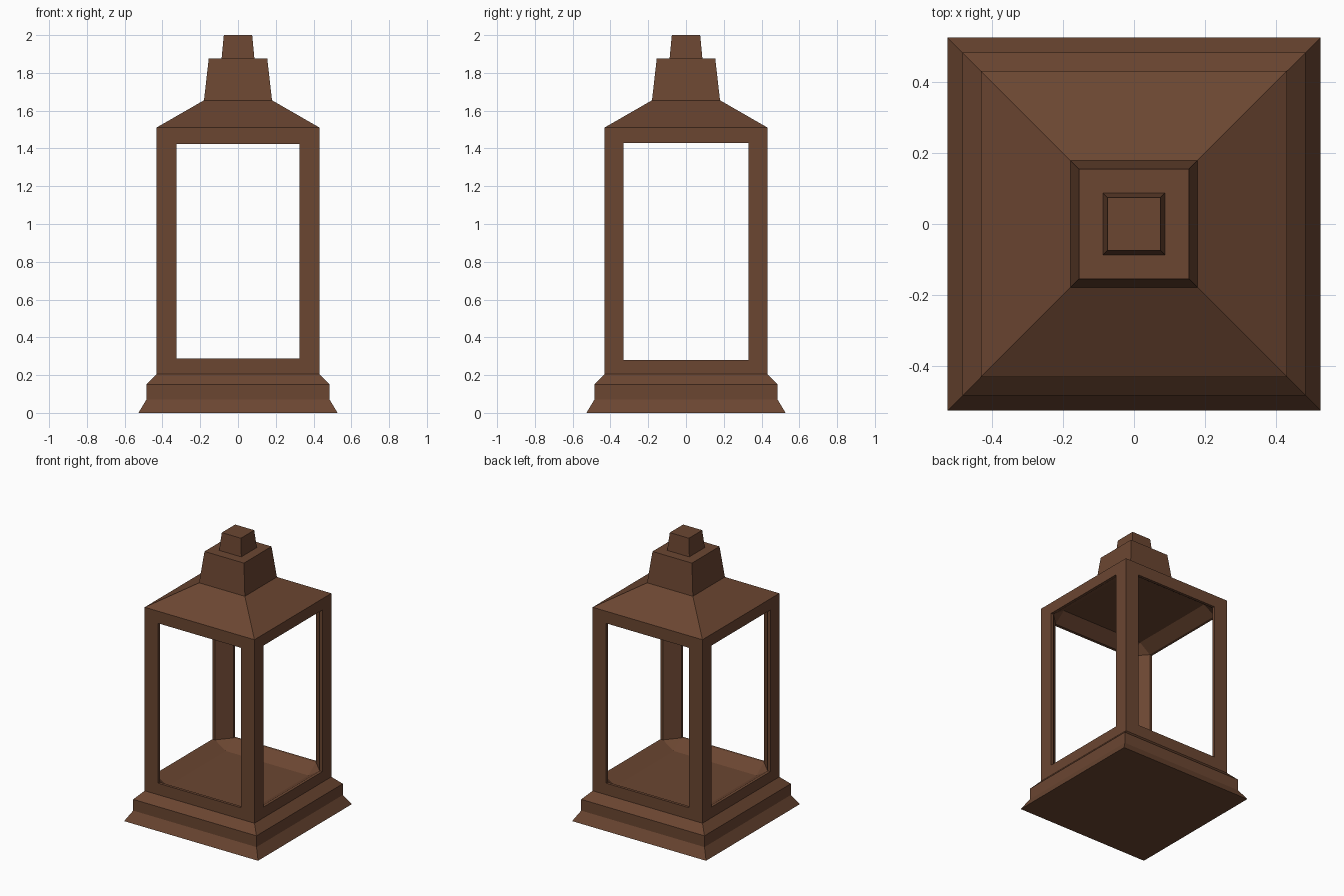
import bpy, bmesh
from mathutils import Matrix, Vector
from math import pi

if "Cube" in bpy.data.objects:
    bpy.data.objects.remove(bpy.data.objects["Cube"])

bronze = bpy.data.materials.new("brown_metal")
bronze.diffuse_color = (0.147, 0.061, 0.031, 1)
bronze.use_nodes = True
bronze.node_tree.nodes["Principled BSDF"].inputs["Base Color"].default_value = bronze.diffuse_color


def finish(bm, name):
    bmesh.ops.remove_doubles(bm, verts=bm.verts, dist=0.0005)
    bmesh.ops.recalc_face_normals(bm, faces=bm.faces)
    me = bpy.data.meshes.new(name)
    bm.to_mesh(me)
    bm.free()
    me.materials.append(bronze)
    ob = bpy.data.objects.new(name, me)
    bpy.context.collection.objects.link(ob)
    return ob


def stack(name, profile):
    """Closed square tower from (half width, height) pairs."""
    bm = bmesh.new()
    rings = [[bm.verts.new((sx * h, sy * h, z))
              for sx, sy in ((-1, -1), (1, -1), (1, 1), (-1, 1))] for h, z in profile]
    for a, b in zip(rings, rings[1:]):
        for i in range(4):
            j = (i + 1) % 4
            bm.faces.new((a[i], a[j], b[j], b[i]))
    bm.faces.new(rings[0][::-1])
    bm.faces.new(rings[-1])
    return finish(bm, name)


# Stepped foot, roof, chimney and top knob
stack("base", [(0.527, 0), (0.485, 0.07), (0.485, 0.15), (0.432, 0.205)])
stack("roof", [(0.432, 1.51), (0.18, 1.655)])
stack("chimney", [(0.18, 1.655), (0.155, 1.875)])
stack("top_knob", [(0.087, 1.875), (0.075, 2.0)])

# Open frame: four windows, bevelled inside, with floor and ceiling
H, RIM, INNER = 0.432, 0.412, 0.326
BOT, TOP, FLOOR, CEIL = 0.205, 1.51, 0.227, 1.488
bm = bmesh.new()


def face(*pts):
    bm.faces.new([bm.verts.new(p) for p in pts])


def window(k):
    """Outer corners, opening edge and inner rim of side k."""
    w, z0, z1 = ((0.325, 0.287, 1.424), (0.33, 0.281, 1.43))[k % 2]
    rot = Matrix.Rotation(k * pi / 2, 3, 'Z')

    def quad(x, y, lo, hi):
        return [rot @ Vector(p) for p in ((-x, -y, lo), (x, -y, lo), (x, -y, hi), (-x, -y, hi))]
    return quad(H, H, BOT, TOP), quad(w, H, z0, z1), quad(w, RIM, z0, z1), quad(INNER, INNER, FLOOR, CEIL)


sides = [window(k) for k in range(4)]
for k in range(4):
    outer, edge, rim, core = sides[k]
    nxt = sides[(k + 1) % 4][2]
    for i in range(4):
        j = (i + 1) % 4
        face(outer[i], outer[j], edge[j], edge[i])
        face(edge[i], edge[j], rim[j], rim[i])
    face(rim[0], rim[1], core[1], core[0])      # sloping sill
    face(rim[2], rim[3], core[3], core[2])      # sloping lintel
    face(rim[1], nxt[0], nxt[3], rim[2])        # diagonal back of post
    face(rim[1], core[1], nxt[0])               # corner gussets
    face(rim[2], nxt[3], core[2])
face(*[s[3][0] for s in sides])                 # floor
face(*[s[3][3] for s in sides])                 # ceiling
finish(bm, "window_frame")
